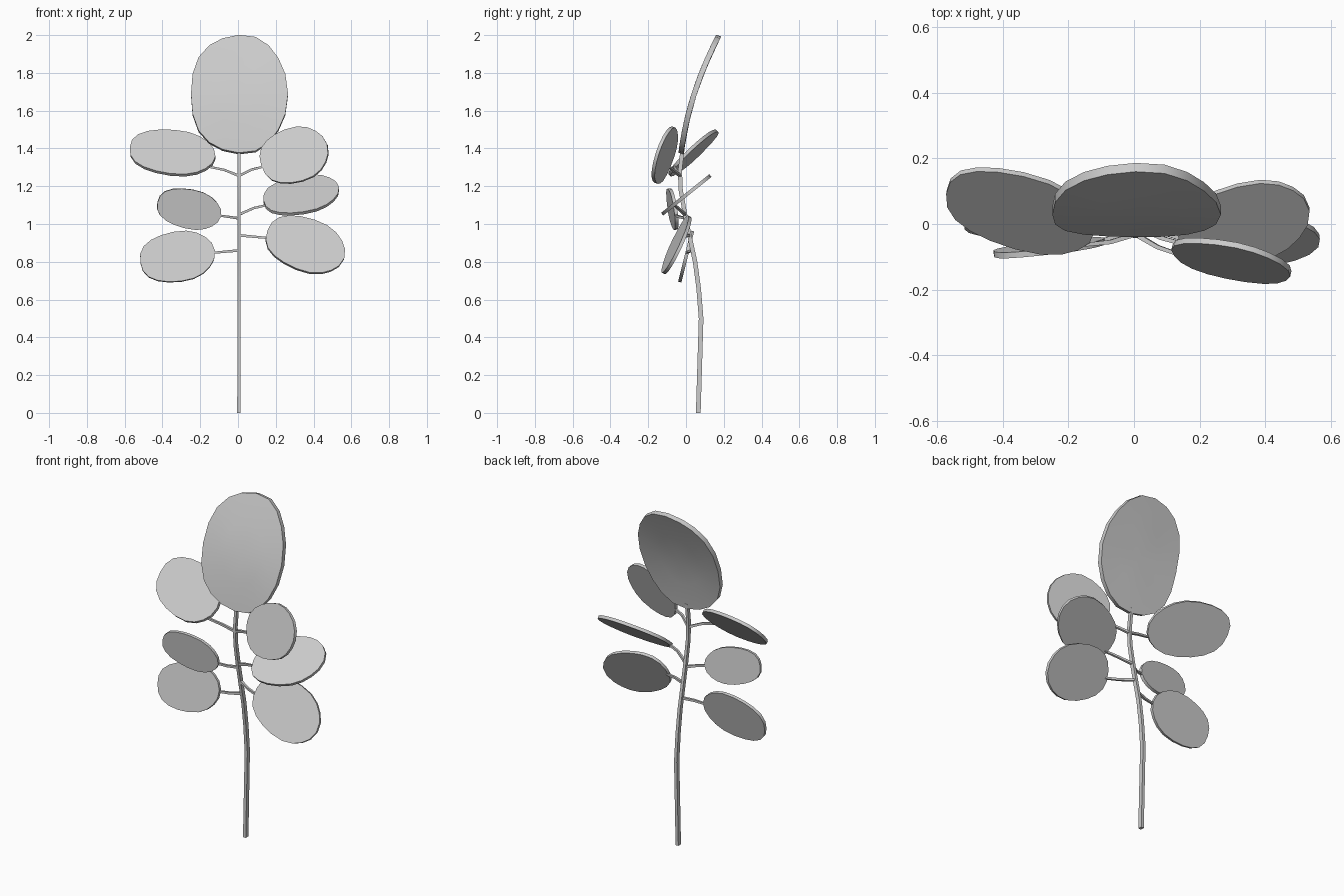
import bpy, math
from mathutils import Vector

if "Cube" in bpy.data.objects:
    bpy.data.objects.remove(bpy.data.objects["Cube"])

def make_object(name, verts, faces):
    me = bpy.data.meshes.new(name)
    me.from_pydata(verts, [], faces)
    me.update()
    ob = bpy.data.objects.new(name, me)
    bpy.context.collection.objects.link(ob)
    bpy.context.view_layer.objects.active = ob
    bpy.ops.object.select_all(action='DESELECT')
    ob.select_set(True)
    bpy.ops.object.mode_set(mode='EDIT')
    bpy.ops.mesh.select_all(action='SELECT')
    bpy.ops.mesh.normals_make_consistent(inside=False)
    bpy.ops.object.mode_set(mode='OBJECT')
    bpy.ops.object.shade_smooth_by_angle(angle=math.radians(35))
    return ob

def tube(name, path, a, b, taper=1.0):
    """Four-sided rod; a = half width sideways, b = half width in depth."""
    pts = [Vector(p) for p in path]
    verts, faces, n = [], [], len(pts)
    for i, p in enumerate(pts):
        t = (pts[min(i + 1, n - 1)] - pts[max(i - 1, 0)]).normalized()
        d = (Vector((0, 1, 0)) - t * t.y).normalized()
        s = t.cross(d)
        k = 1 + (taper - 1) * i / (n - 1)
        verts += [p + s * a * k * u + d * b * k * v
                  for u, v in ((-1, -1), (1, -1), (1, 1), (-1, 1))]
    for i in range(n - 1):
        for j in range(4):
            q = (j + 1) % 4
            faces.append((4*i + j, 4*i + q, 4*i + 4 + q, 4*i + 4 + j))
    faces += [(0, 1, 2, 3), tuple(range(4*n - 4, 4*n))]
    return make_object(name, verts, faces)

def leaf_y(c, slope, curve, x, z):
    dx, dz = x - c[0], z - c[2]
    return c[1] + slope[0] * dx + slope[1] * dz + curve * dz * dz

def leaf(name, c, rx, rz, rot, slope, curve=0.0, thick=0.018, n=20):
    """Oval slab with a slightly wavy rim, a mid ring and a centre point."""
    nrm = Vector((slope[0], -1, slope[1])).normalized() * thick / 2
    r = math.radians(rot)
    ring = []
    for k in (1.0, 0.5):
        for i in range(n):
            t = 2 * math.pi * i / n + math.pi / 2
            w = k * (1 + 0.012 * math.cos(5 * t))
            u = math.copysign(abs(math.cos(t)) ** 0.92, math.cos(t)) * rx * w
            v = math.copysign(abs(math.sin(t)) ** 0.92, math.sin(t)) * rz * w
            x = c[0] + u * math.cos(r) - v * math.sin(r)
            z = c[2] + u * math.sin(r) + v * math.cos(r)
            ring.append(Vector((x, leaf_y(c, slope, curve, x, z), z)))
    ring.append(Vector(c))
    m = len(ring)
    verts = [p + nrm for p in ring] + [p - nrm for p in ring]
    faces = []
    for i in range(n):
        j = (i + 1) % n
        for o in (0, m):
            faces += [(o + i, o + j, o + n + j, o + n + i), (o + n + i, o + n + j, o + m - 1)]
        faces.append((i, j, m + j, m + i))
    return make_object(name, verts, faces)

# Stem, bent in depth
stem = [(0, 0.065), (0.5, 0.08), (0.66, 0.067), (0.8, 0.048), (0.93, 0.02),
        (1.05, -0.005), (1.18, -0.028), (1.28, -0.032), (1.4, -0.018)]
SX = 0.005
tube("stem", [(SX, y, z) for z, y in stem], 0.009, 0.0125, 0.85)

def stem_y(z):
    for (z0, y0), (z1, y1) in zip(stem, stem[1:]):
        if z0 <= z <= z1:
            return y0 + (y1 - y0) * (z - z0) / (z1 - z0)

# Large top leaf
leaf("top_leaf", (SX, 0.042, 1.685), 0.257, 0.312, 0, (0, 0.32), 0.32, 0.028)

# Side leaves: centre, radii, rotation, slopes, stem height, leaf-stalk end (x, z)
side = [
    ("upper_left",  (-0.348, 0.04, 1.377), 0.228, 0.116, -6, (-0.15, 0.98), 1.255, (-0.15, 1.302)),
    ("upper_right", (0.297, -0.112, 1.363), 0.183, 0.143, 18, (-0.24, 0.34), 1.255, (0.14, 1.305)),
    ("mid_right",   (0.333, 0.0, 1.153), 0.203, 0.096, 10, (0.0, 1.25), 1.05, (0.16, 1.102)),
    ("mid_left",    (-0.260, -0.072, 1.08), 0.172, 0.104, -12, (0.1, -0.12), 1.03, (-0.10, 1.045)),
    ("lower_right", (0.356, -0.05, 0.89), 0.216, 0.138, -20, (0.12, 0.5), 0.94, (0.17, 0.925)),
    ("lower_left",  (-0.322, 0.0, 0.826), 0.2, 0.132, 9, (0.0, 0.25), 0.86, (-0.14, 0.847)),
]
for name, c, rx, rz, rot, slope, zs, (ex, ez) in side:
    leaf(name + "_leaf", c, rx, rz, rot, slope)
    a = Vector((SX, stem_y(zs), zs))
    b = Vector((ex, leaf_y(c, slope, 0, ex, ez), ez))
    mid = (a + b) / 2 + Vector((0, -0.008, 0.008 if ez > zs + 0.03 else 0))
    tube(name + "_stalk", [a, mid, b], 0.007, 0.007, 0.8)
